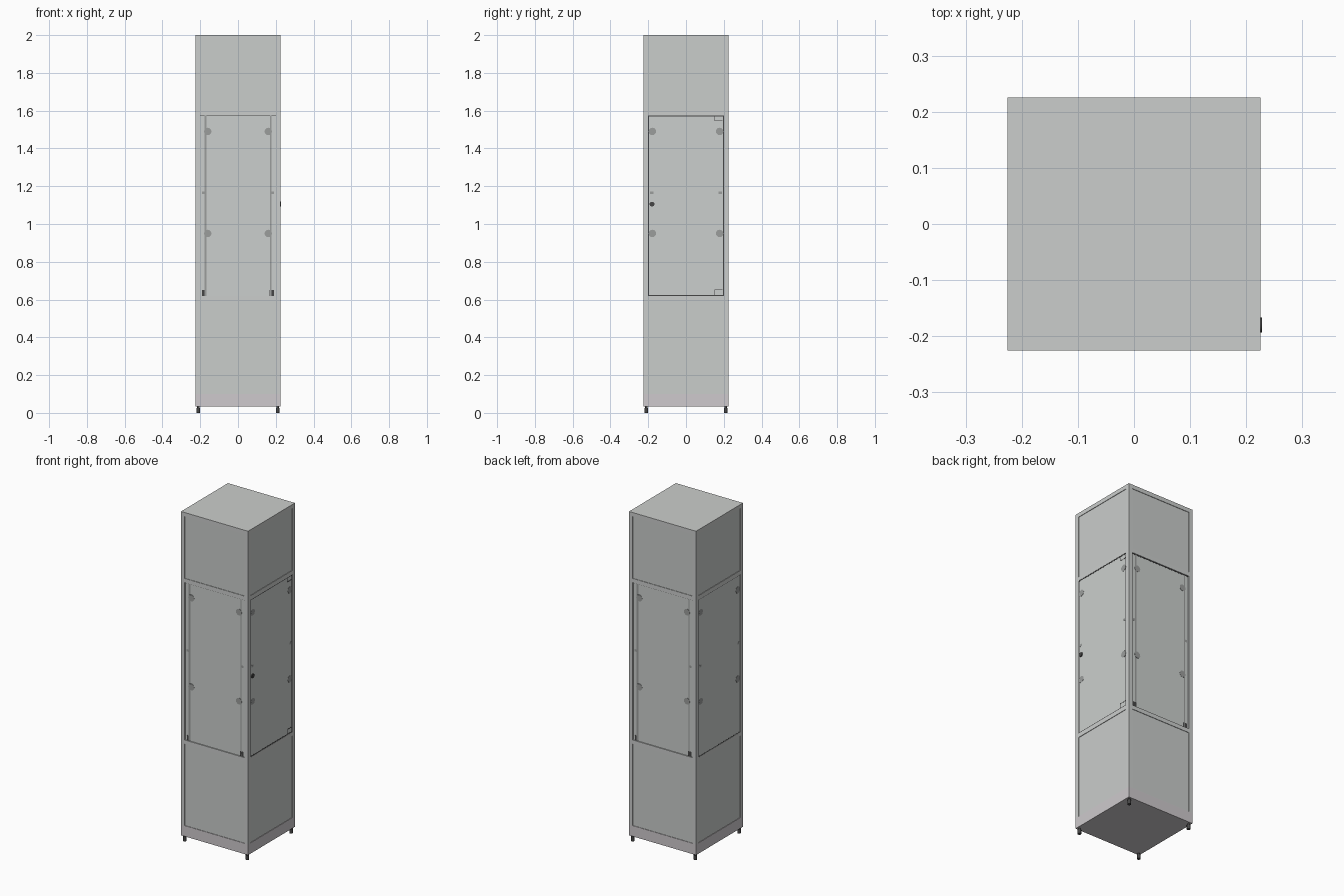
import bpy, bmesh, math
from mathutils import Matrix, Vector

if "Cube" in bpy.data.objects:
    bpy.data.objects.remove(bpy.data.objects["Cube"])


def mat(name, c):
    m = bpy.data.materials.new(name)
    m.diffuse_color = (*c, 1)
    m.use_nodes = True
    m.node_tree.nodes["Principled BSDF"].inputs["Base Color"].default_value = m.diffuse_color
    return m


FRAME = mat("frame_grey", (0.60, 0.615, 0.605))
PANEL = mat("panel_grey", (0.59, 0.61, 0.60))
BASE = mat("base_grey", (0.62, 0.59, 0.61))
GLASS = mat("glass_grey", (0.60, 0.625, 0.61))
METAL = mat("clip_metal", (0.33, 0.34, 0.335))
DARK = mat("dark_metal", (0.06, 0.06, 0.06))

H = 0.225      # half width of the cabinet
P = 0.025      # post width
I = H - P      # half opening
Z0, Z1, Z2, Z3, Z4, Z5, Z6 = 0.035, 0.10, 0.595, 0.62, 1.575, 1.60, 1.975


def make(name, build, material, smooth=False):
    me = bpy.data.meshes.new(name)
    bm = bmesh.new()
    build(bm)
    bm.to_mesh(me)
    bm.free()
    me.materials.append(material)
    ob = bpy.data.objects.new(name, me)
    bpy.context.collection.objects.link(ob)
    if smooth:
        bpy.context.view_layer.objects.active = ob
        ob.select_set(True)
        bpy.ops.object.shade_smooth_by_angle(angle=math.radians(40))
        ob.select_set(False)
    return ob


def add_box(bm, lo, hi, rot=Matrix()):
    lo, hi = Vector(lo), Vector(hi)
    m = rot @ Matrix.Translation((lo + hi) / 2) @ Matrix.Diagonal((*(hi - lo), 1))
    bmesh.ops.create_cube(bm, size=1, matrix=m)


def boxes(name, items, material, rot=Matrix()):
    def build(bm):
        for lo, hi in items:
            add_box(bm, lo, hi, rot)
    return make(name, build, material)


def cylinders(name, items, r, depth, material, rot=Matrix(), seg=16):
    def build(bm):
        for m in items:
            bmesh.ops.create_cone(bm, cap_ends=True, segments=seg, radius1=r,
                                  radius2=r, depth=depth, matrix=rot @ m)
    return make(name, build, material, True)


CORNERS = [(x, y) for x in (-1, 1) for y in (-1, 1)]

# Corner posts, top cap and base plinth
boxes("corner_posts", [((min(x * I, x * H), min(y * I, y * H), Z1),
                        (max(x * I, x * H), max(y * I, y * H), Z6))
                       for x, y in CORNERS], FRAME)
boxes("top_cap", [((-H, -H, Z6), (H, H, 2.0))], FRAME)
boxes("base_plinth", [((-H, -H, Z0), (H, H, Z1))], BASE)

# Levelling feet
cylinders("feet_stems", [Matrix.Translation((x * 0.21, y * 0.21, 0.022)) for x, y in CORNERS],
          0.006, 0.03, DARK)
cylinders("feet_pads", [Matrix.Translation((x * 0.21, y * 0.21, 0.013)) for x, y in CORNERS],
          0.010, 0.026, DARK)

# Inner decks above and below the display, and glass shelves
boxes("display_decks", [((-I, -I, Z2), (I, I, Z3)), ((-I, -I, Z4), (I, I, Z5))], FRAME)
boxes("glass_shelves", [((-0.19, -0.19, z), (0.19, 0.19, z + 0.006)) for z in (0.95, 1.49)], GLASS)

# The four sides: each is built at the front and turned about z
SIDES = {"front": 0, "right": 90, "back": 180, "left": 270}
FLAT = Matrix.Rotation(math.pi / 2, 4, 'X')
GY = -H + 0.006     # outer face of the glass
for side, angle in SIDES.items():
    R = Matrix.Rotation(math.radians(angle), 4, 'Z')
    on_door_side = side in ("left", "right")

    boxes(side + "_rails", [((-I, -H, Z2), (I, -I, Z3)), ((-I, -H, Z4), (I, -I, Z5))], FRAME, R)
    boxes(side + "_panels", [((-I, -H + 0.003, Z1), (I, -H + 0.02, Z2)),
                             ((-I, -H + 0.003, Z5), (I, -H + 0.02, Z6))], PANEL, R)
    gy = -H + 0.002 if on_door_side else GY
    boxes(side + "_glass", [((-I, gy, Z3), (I, gy + 0.006, Z4))], GLASS, R)

    # Dark seam round the hinged panes, corner strips on the fixed panes
    f = gy - 0.0006
    if on_door_side:
        s = 0.005 if side == "right" else 0.003
        boxes(side + "_door_seam", [((-I, f, Z3), (-I + s, gy + 0.004, Z4)),
                                    ((I - s, f, Z3), (I, gy + 0.004, Z4)),
                                    ((-I, f, Z3), (I, gy + 0.004, Z3 + s)),
                                    ((-I, f, Z4 - s), (I, gy + 0.004, Z4))], DARK, R)
    else:
        boxes(side + "_corner_strip_left", [((-0.178, f, Z3), (-0.166, gy + 0.02, Z4))], METAL, R)
        boxes(side + "_corner_strip_right", [((0.170, f, Z3), (0.178, gy + 0.02, Z4))], METAL, R)
        boxes(side + "_top_seam", [((-I, f, Z4 - 0.004), (I, gy + 0.004, Z4))], DARK, R)
        boxes(side + "_foot_brackets", [((-0.190, f, Z3), (-0.168, gy + 0.02, 0.650)),
                                        ((0.168, f, Z3), (0.190, gy + 0.02, 0.650))], DARK, R)

    # Round shelf clips with square lugs, and small middle catches
    k = 0.178 if on_door_side else 0.160
    cylinders(side + "_shelf_clips",
              [Matrix.Translation((sx * k, gy + 0.006, z)) @ FLAT
               for sx in (-1, 1) for z in (0.95, 1.49)], 0.020, 0.0145, METAL, R, 12)
    boxes(side + "_middle_catches", [((sx * 0.182 - 0.009, f, 1.158), (sx * 0.182 + 0.009, gy + 0.01, 1.172))
                                     for sx in (-1, 1)], METAL, R)

# Door lock and pivot hinges on the right side
R = Matrix.Rotation(math.pi / 2, 4, 'Z')
cylinders("door_lock", [Matrix.Translation((-0.18, -H + 0.003, 1.105)) @ FLAT], 0.013, 0.012, DARK, R)
f = -H + 0.001
boxes("door_hinges", [((0.150, f, z), (0.192, -H + 0.01, z + 0.003)) for z in (0.650, 1.545)]
      + [((0.150, f, Z3), (0.153, -H + 0.01, 0.650)), ((0.150, f, 1.545), (0.153, -H + 0.01, Z4))],
      DARK, R)
